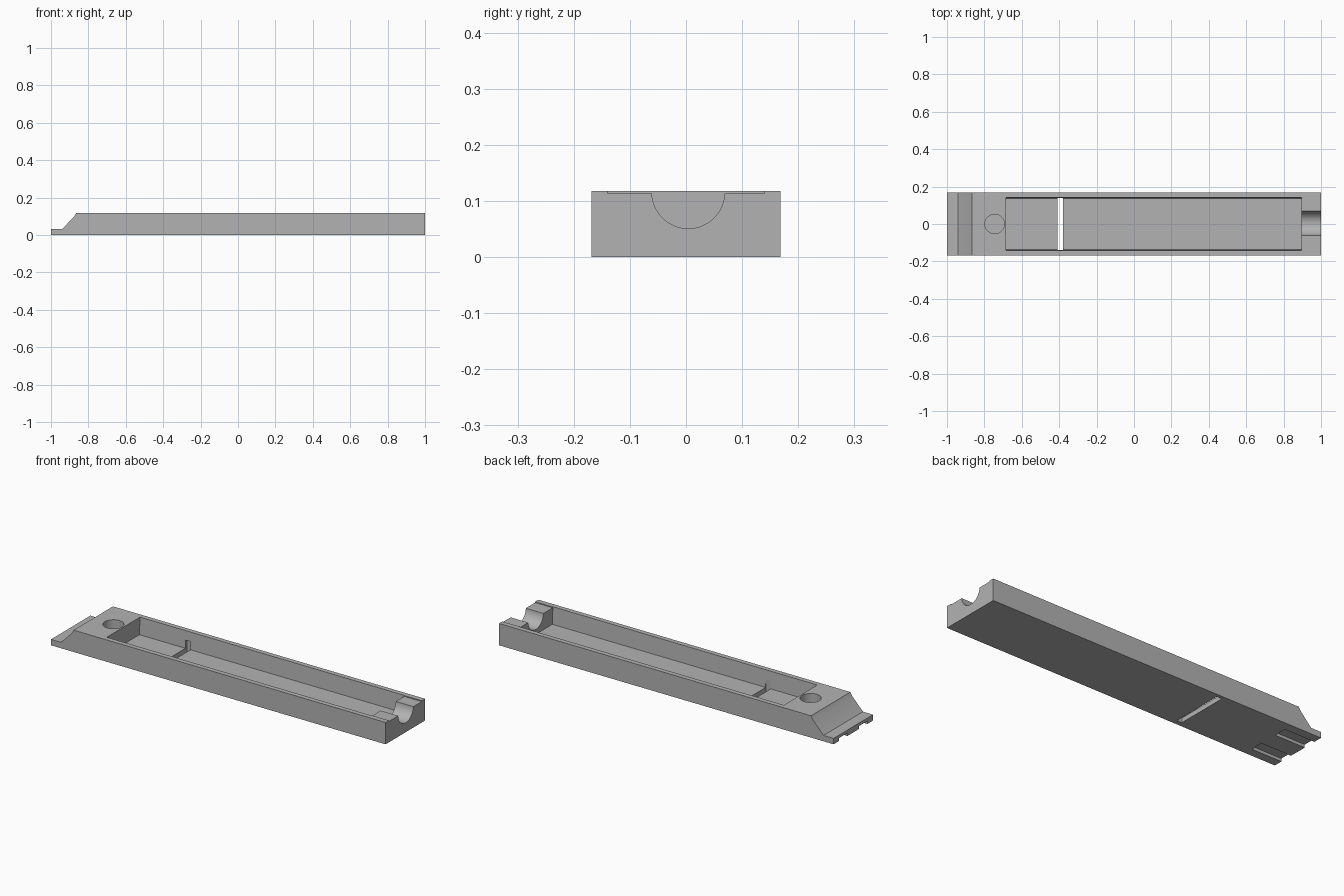
import bpy, bmesh, math
from mathutils import Matrix, Vector

cube = bpy.data.objects.get("Cube")
if cube:
    bpy.data.objects.remove(cube, do_unlink=True)

grey = bpy.data.materials.new("plain_grey")
grey.use_nodes = True
colour = (0.45, 0.45, 0.45, 1)
grey.diffuse_color = colour
grey.node_tree.nodes["Principled BSDF"].inputs["Base Color"].default_value = colour

HALF_WIDTH, HEIGHT, OVER = 0.168, 0.118, 0.3


def finish(name, bm):
    bmesh.ops.recalc_face_normals(bm, faces=bm.faces)
    mesh = bpy.data.meshes.new(name)
    bm.to_mesh(mesh)
    bm.free()
    mesh.materials.append(grey)
    obj = bpy.data.objects.new(name, mesh)
    bpy.context.collection.objects.link(obj)
    return obj


def prism(name, points, direction):
    """Extrude a closed outline along a direction."""
    bm = bmesh.new()
    face = bm.faces.new([bm.verts.new(p) for p in points])
    extruded = bmesh.ops.extrude_face_region(bm, geom=[face])
    verts = [v for v in extruded["geom"] if isinstance(v, bmesh.types.BMVert)]
    bmesh.ops.translate(bm, verts=verts, vec=direction)
    return finish(name, bm)


def box(name, x0, x1, y0, y1, z0, z1):
    outline = [(x0, y0, z0), (x1, y0, z0), (x1, y1, z0), (x0, y1, z0)]
    return prism(name, outline, Vector((0, 0, z1 - z0)))


def cylinder(name, centre, radius, depth, turn=0):
    bm = bmesh.new()
    bmesh.ops.create_cone(bm, cap_ends=True, segments=64, radius1=radius, radius2=radius,
                          depth=depth, matrix=Matrix.Translation(centre) @ Matrix.Rotation(turn, 4, "Y"))
    return finish(name, bm)


# Long block with a ramp down to a thin tongue
side = [(-1, 0), (1, 0), (1, HEIGHT), (-0.865, HEIGHT), (-0.875, 0.1), (-0.94, 0.032), (-1, 0.032)]
body = prism("tray_body", [(x, -HALF_WIDTH, z) for x, z in side], Vector((0, 2 * HALF_WIDTH, 0)))

# Long pocket with slightly sloping side walls
section = [(-0.137, 0.025), (0.137, 0.025), (0.142, HEIGHT), (0.142, OVER), (-0.142, OVER), (-0.142, HEIGHT)]
cutters = [prism("pocket_cutter", [(-0.685, y, z) for y, z in section], Vector((1.58, 0, 0)))]

# Cross slot through the floor and into the lower walls
cutters.append(box("slot_cutter", -0.41, -0.38, -0.141, 0.15, -OVER, 0.068))

# Round blind hole, half-round channel and shallow step at the end
cutters.append(cylinder("hole_cutter", (-0.745, 0, 0.175), 0.052, OVER))
cutters.append(cylinder("channel_cutter", (1, 0.004, 0.116), 0.065, OVER, math.pi / 2))
cutters.append(box("end_step_cutter", 0.85, 1.1, -0.14, 0.14, 0.113, OVER))

# Two grooves under the tongue
for label, sign in (("left", 1), ("right", -1)):
    y0, y1 = sorted((sign * 0.05, sign * 0.12))
    cutters.append(box(label + "_groove_cutter", -1.1, -0.82, y0, y1, -0.1, 0.016))

bpy.ops.object.select_all(action="DESELECT")
bpy.context.view_layer.objects.active = body
body.select_set(True)
for cutter in cutters:
    cutter.hide_render = True
    cut = body.modifiers.new(cutter.name, "BOOLEAN")
    cut.operation = "DIFFERENCE"
    cut.solver = "EXACT"
    cut.object = cutter
    bpy.ops.object.modifier_apply(modifier=cut.name)
    bpy.data.objects.remove(cutter, do_unlink=True)

bpy.ops.object.shade_smooth_by_angle(angle=math.radians(25))
